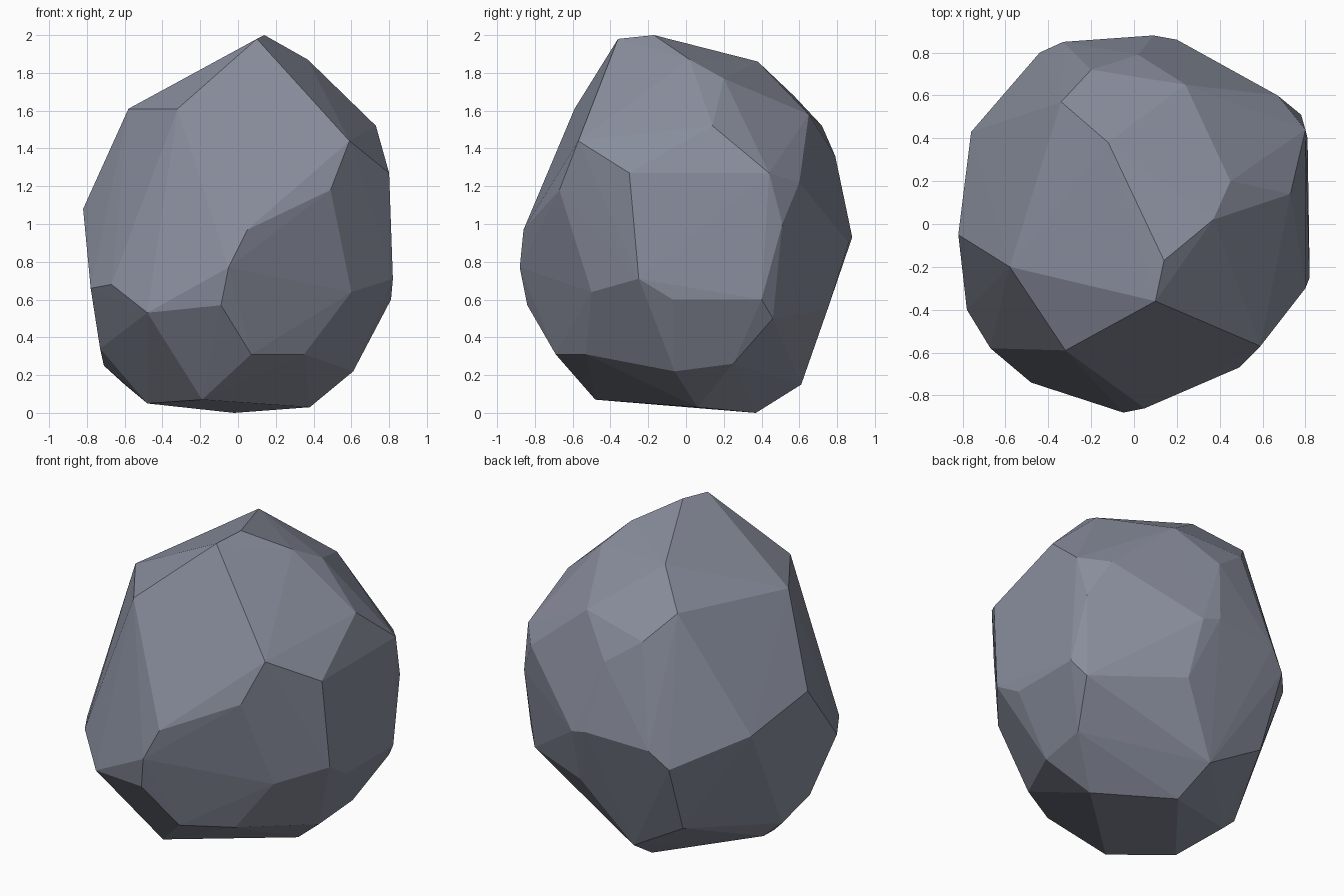
import bpy, bmesh

# Corner points of the faceted boulder, from crown to base
corners = [
    # crown ridge and shoulders
    (.14, -.17, 2), (.10, -.36, 1.98), (-.12, .38, 1.86), (.37, .02, 1.87),
    (.45, .2, 1.77), (.73, .14, 1.52), (-.34, .57, 1.68), (.24, .65, 1.58),
    (-.20, .72, 1.52), (-.58, -.2, 1.61), (-.32, -.59, 1.61), (.59, -.57, 1.44),
    # widest part
    (.80, -.30, 1.27), (.80, .44, 1.27), (.67, .6, 1.22), (.78, .51, 1.0),
    (.02, .79, 1.36), (.09, .88, .93), (.2, .86, .9), (-.33, .85, .91),
    (-.44, .8, .8), (-.76, .43, .96), (-.82, -.05, 1.08), (-.78, -.4, .66),
    (-.67, -.58, .68), (-.48, -.74, .53), (-.09, -.84, .57), (-.05, -.88, .77),
    (.05, -.86, .97), (.49, -.67, 1.18), (.60, -.5, .64), (.82, -.25, .71),
    (.81, -.07, .60), (.81, .40, .60), (.74, .46, .5), (.22, .75, .55),
    # underside
    (.61, -.06, .22), (.63, .25, .26), (.35, -.53, .31), (.07, -.69, .31),
    (-.19, -.48, .07), (-.48, -.2, .05), (-.6, .08, .15), (-.71, .05, .25),
    (-.73, -.2, .34), (-.42, .63, .36), (-.06, .61, .15), (-.02, .37, 0),
    (.38, .06, .03),
]

# Wrap the corners in a flat-faced hull
bm = bmesh.new()
for c in corners:
    bm.verts.new(c)
hull = bmesh.ops.convex_hull(bm, input=bm.verts[:])
loose = {g for g in hull["geom_interior"] + hull["geom_unused"]
         if isinstance(g, bmesh.types.BMVert)}
bmesh.ops.delete(bm, geom=list(loose), context='VERTS')
bmesh.ops.recalc_face_normals(bm, faces=bm.faces[:])

mesh = bpy.data.meshes.new("boulder")
bm.to_mesh(mesh)
bm.free()

# Slate grey stone
stone = bpy.data.materials.new("slate_grey")
stone.diffuse_color = (.25, .27, .335, 1)
mesh.materials.append(stone)
boulder = bpy.data.objects.new("boulder", mesh)
bpy.context.collection.objects.link(boulder)
